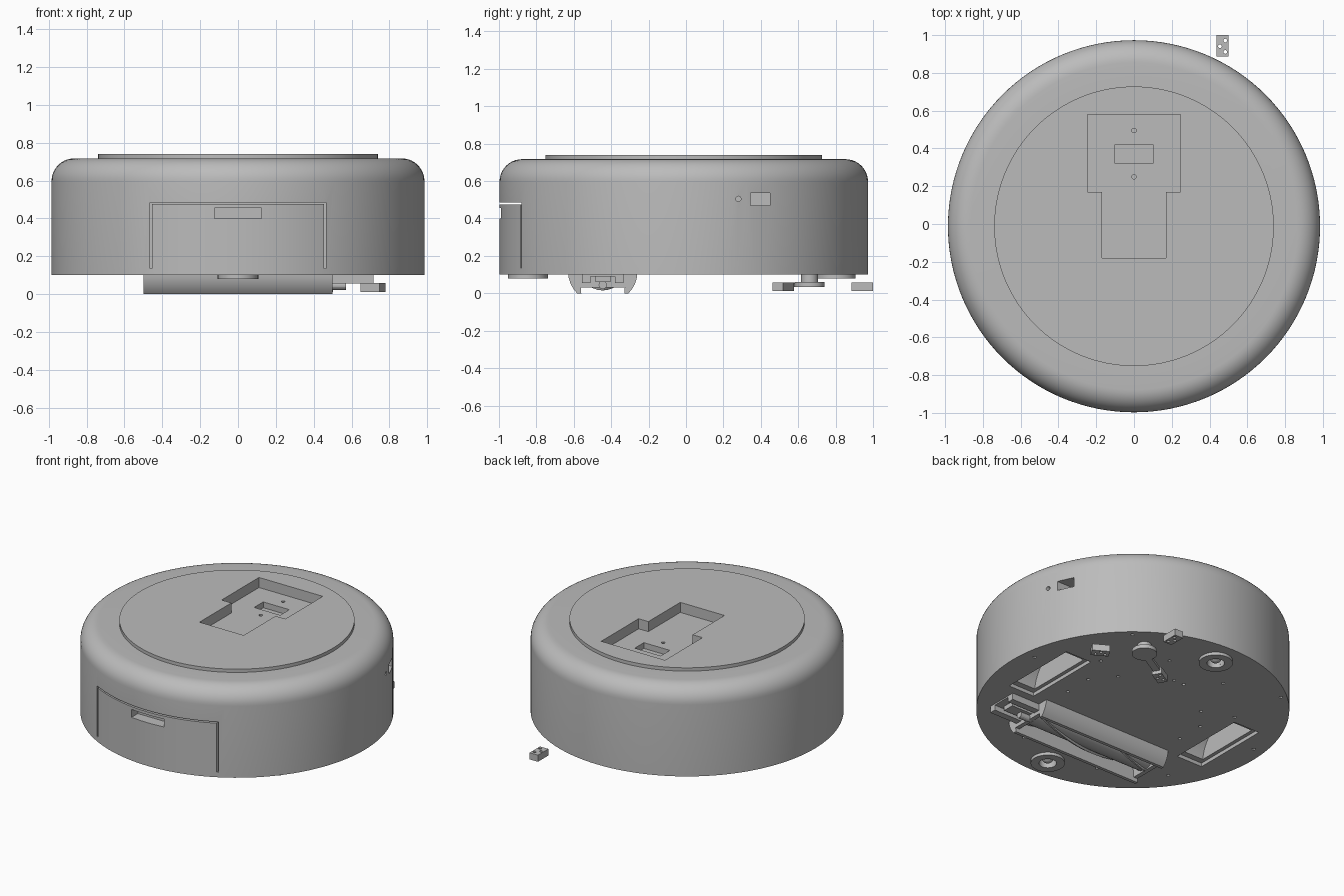
import bpy, bmesh
from math import sin, cos, pi, radians
from mathutils import Matrix, Vector

cube = bpy.data.objects.get("Cube")
if cube:
    bpy.data.objects.remove(cube)

grey = bpy.data.materials.new("plain grey")
grey.use_nodes = True
GREY = (0.5, 0.5, 0.5, 1)
grey.diffuse_color = GREY
grey.node_tree.nodes["Principled BSDF"].inputs["Base Color"].default_value = GREY

CY = -0.012      # middle of the round body
BASE = 0.1       # underside height


def finish(name, bm):
    bmesh.ops.recalc_face_normals(bm, faces=bm.faces)
    me = bpy.data.meshes.new(name)
    bm.to_mesh(me)
    bm.free()
    ob = bpy.data.objects.new(name, me)
    bpy.context.collection.objects.link(ob)
    me.materials.append(grey)
    return ob


def activate(ob):
    bpy.ops.object.select_all(action='DESELECT')
    ob.select_set(True)
    bpy.context.view_layer.objects.active = ob


def smooth(ob):
    activate(ob)
    bpy.ops.object.shade_smooth_by_angle(angle=radians(30))
    return ob


def add_box(bm, x, y, z, mat=Matrix()):
    size = [b - a for a, b in (x, y, z)]
    mid = [(a + b) / 2 for a, b in (x, y, z)]
    m = mat @ Matrix.Translation(mid) @ Matrix.Diagonal((*size, 1))
    bmesh.ops.create_cube(bm, size=1, matrix=m)


def add_rod(bm, centre, r, depth, axis='Z', segments=32):
    turn = {'Z': Matrix(), 'X': Matrix.Rotation(pi / 2, 4, 'Y')}[axis]
    bmesh.ops.create_cone(bm, cap_ends=True, segments=segments, radius1=r, radius2=r,
                          depth=depth, matrix=Matrix.Translation(centre) @ turn)


def lathe(name, profile, centre, steps):
    bm = bmesh.new()
    verts = [bm.verts.new((r, 0, z)) for r, z in profile]
    edges = [bm.edges.new(pair) for pair in zip(verts, verts[1:])]
    bmesh.ops.spin(bm, geom=verts + edges, cent=(0, 0, 0), axis=(0, 0, 1),
                   angle=2 * pi, steps=steps, use_duplicate=False)
    bmesh.ops.remove_doubles(bm, verts=bm.verts, dist=0.0001)
    bmesh.ops.translate(bm, verts=bm.verts, vec=centre)
    return finish(name, bm)


def extrude_x(bm, outline, x0, x1):
    face = bm.faces.new([bm.verts.new((x0, y, z)) for y, z in outline])
    out = bmesh.ops.extrude_face_region(bm, geom=[face])
    moved = [v for v in out["geom"] if isinstance(v, bmesh.types.BMVert)]
    bmesh.ops.translate(bm, verts=moved, vec=(x1 - x0, 0, 0))


def cut(target, bm):
    cutter = finish("cutter", bm)
    cutter.hide_render = True
    mod = target.modifiers.new("cut", 'BOOLEAN')
    mod.operation, mod.solver, mod.object = 'DIFFERENCE', 'EXACT', cutter
    activate(target)
    bpy.ops.object.modifier_apply(modifier=mod.name)
    bpy.data.objects.remove(cutter)


def cut_boxes(target, *boxes):
    for b in boxes:
        bm = bmesh.new()
        add_box(bm, *b)
        cut(target, bm)


# Round body with rolled shoulder and raised lid
shoulder = [(0.865 + 0.12 * cos(a), 0.597 + 0.12 * sin(a))
            for a in (pi / 2 * i / 10 for i in range(11))]
body = lathe("body", [(0, BASE), (0.985, BASE)] + shoulder
             + [(0.74, 0.717), (0.74, 0.74), (0, 0.74)], (0, CY, 0), 128)

# T-shaped pocket in the lid, with its floor slot
cut_boxes(body, ((-0.245, 0.245), (0.17, 0.58), (0.67, 0.8)),
          ((-0.17, 0.17), (-0.18, 0.2), (0.67, 0.8)),
          ((-0.1, 0.1), (0.32, 0.42), (0.63, 0.7)))
bm = bmesh.new()
for y in (0.25, 0.495):
    add_rod(bm, (0, y, 0.67), 0.012, 0.04, segments=12)
cut(body, bm)

# Drawer gap and handle slot at the front
cut_boxes(body, ((-0.465, -0.455), (-1.1, -0.84), (0.135, 0.485)),
          ((0.455, 0.465), (-1.1, -0.84), (0.135, 0.485)),
          ((-0.465, 0.465), (-1.1, -0.84), (0.475, 0.485)),
          ((-0.125, 0.125), (-1.1, -0.92), (0.4, 0.455)))

# Side port with two screw holes
cut_boxes(body, ((0.8, 1.1), (0.345, 0.45), (0.47, 0.535)))
bm = bmesh.new()
for y in (0.28, 0.51):
    add_rod(bm, (0.95, y, 0.505), 0.014, 0.2, 'X', 16)
cut(body, bm)

# Roller bay and wheel wells in the underside
cut_boxes(body, ((-0.47, 0.47), (-0.57, -0.32), (0, 0.3)))
for side in (-1, 1):
    cut_boxes(body, (sorted((side * 0.59, side * 0.79)), (-0.28, 0.28), (0, 0.125)))
    bm = bmesh.new()
    add_rod(bm, (side * 0.69, 0, 0.1), 0.24, 0.15, 'X', 48)
    cut(body, bm)

# Screw holes and caster sockets in the underside
CASTERS = (0.8, -0.845)
bm = bmesh.new()
for x, y in ((0.04, 0.44), (0.22, 0.61), (0.34, 0.25), (0.46, 0.1), (0.46, -0.1),
             (0.61, 0.71), (0.55, 0.33), (0.7, -0.5), (0.3, -0.72), (0.9, 0.1)):
    for side in (-1, 1):
        add_rod(bm, (side * x, y, BASE), 0.011, 0.03, segments=12)
for y in CASTERS:
    add_rod(bm, (0, y, BASE), 0.055, 0.1)
cut(body, bm)
smooth(body)

# Casters: flat ring around a ball
for label, y in zip(("rear", "front"), CASTERS):
    smooth(lathe(label + "_caster_ring",
                 [(0.055, 0.11), (0.055, 0.08), (0.107, 0.08), (0.107, 0.11)], (0, y, 0), 40))
    bm = bmesh.new()
    bmesh.ops.create_uvsphere(bm, u_segments=24, v_segments=12, radius=0.04,
                              matrix=Matrix.Translation((0, y, 0.125)))
    smooth(finish(label + "_caster_ball", bm))

# Roller housing: two curved lips and end plates
RY = -0.445
bm = bmesh.new()
lip = [(0.185, 0.11), (0.183, 0.085), (0.172, 0.05), (0.155, 0.02), (0.137, 0),
       (0.115, 0), (0.125, 0.11)]
for side in (-1, 1):
    extrude_x(bm, [(RY + side * y, z) for y, z in lip], -0.5, 0.5)
    add_box(bm, sorted((side * 0.47, side * 0.5)), (RY - 0.13, RY + 0.13), (0.03, 0.11))
smooth(finish("roller_housing", bm))

# Roller with spiral blades
bm = bmesh.new()
add_rod(bm, (0, RY, 0.14), 0.108, 0.93, 'X', 48)
smooth(finish("roller", bm))
bm = bmesh.new()
for blade in range(4):
    rings = []
    for i in range(41):
        t = i / 40
        a = blade * pi / 2 + 2.2 * t
        rings.append([bm.verts.new((-0.46 + 0.92 * t, RY + r * cos(a + d), 0.14 + r * sin(a + d)))
                      for r, d in ((0.1, -0.06), (0.124, -0.04), (0.124, 0.04), (0.1, 0.06))])
    for p, q in zip(rings, rings[1:]):
        for k in range(4):
            bm.faces.new((p[k], p[k - 1], q[k - 1], q[k]))
    bm.faces.new(rings[0])
    bm.faces.new(rings[-1])
smooth(finish("roller_blades", bm))

# Drive bracket beside the roller
bm = bmesh.new()
add_box(bm, (0.5, 0.66), (RY - 0.04, RY + 0.04), (0.06, 0.11))
add_box(bm, (0.5, 0.715), (RY - 0.11, RY - 0.065), (0.055, 0.11))
add_box(bm, (0.5, 0.715), (RY + 0.065, RY + 0.11), (0.055, 0.11))
add_box(bm, (0.5, 0.715), (RY - 0.11, RY + 0.11), (0.09, 0.11))
add_rod(bm, (0.53, RY, 0.045), 0.022, 0.08, 'X', 16)
finish("roller_drive_bracket", bm)

# Three-armed side brush
HUB = Vector((0.469, 0.661, 0))
bm = bmesh.new()
add_rod(bm, HUB + Vector((0, 0, 0.047)), 0.08, 0.026)
add_rod(bm, HUB + Vector((0, 0, 0.08)), 0.045, 0.06)
smooth(finish("side_brush_hub", bm))
bm = bmesh.new()
holes = bmesh.new()
for k in range(3):
    m = Matrix.Translation(HUB) @ Matrix.Rotation(pi / 2 + k * 2 * pi / 3, 4, 'Z')
    add_box(bm, (0.05, 0.24), (-0.023, 0.023), (0.035, 0.055), m)
    add_box(bm, (0.225, 0.339), (-0.032, 0.032), (0.012, 0.058), m)
    for x, y in ((0.25, -0.014), (0.28, 0.014), (0.31, -0.014)):
        add_rod(holes, m @ Vector((x, y, 0.035)), 0.01, 0.1, segments=12)
arms = finish("side_brush_arms", bm)
cut(arms, holes)
